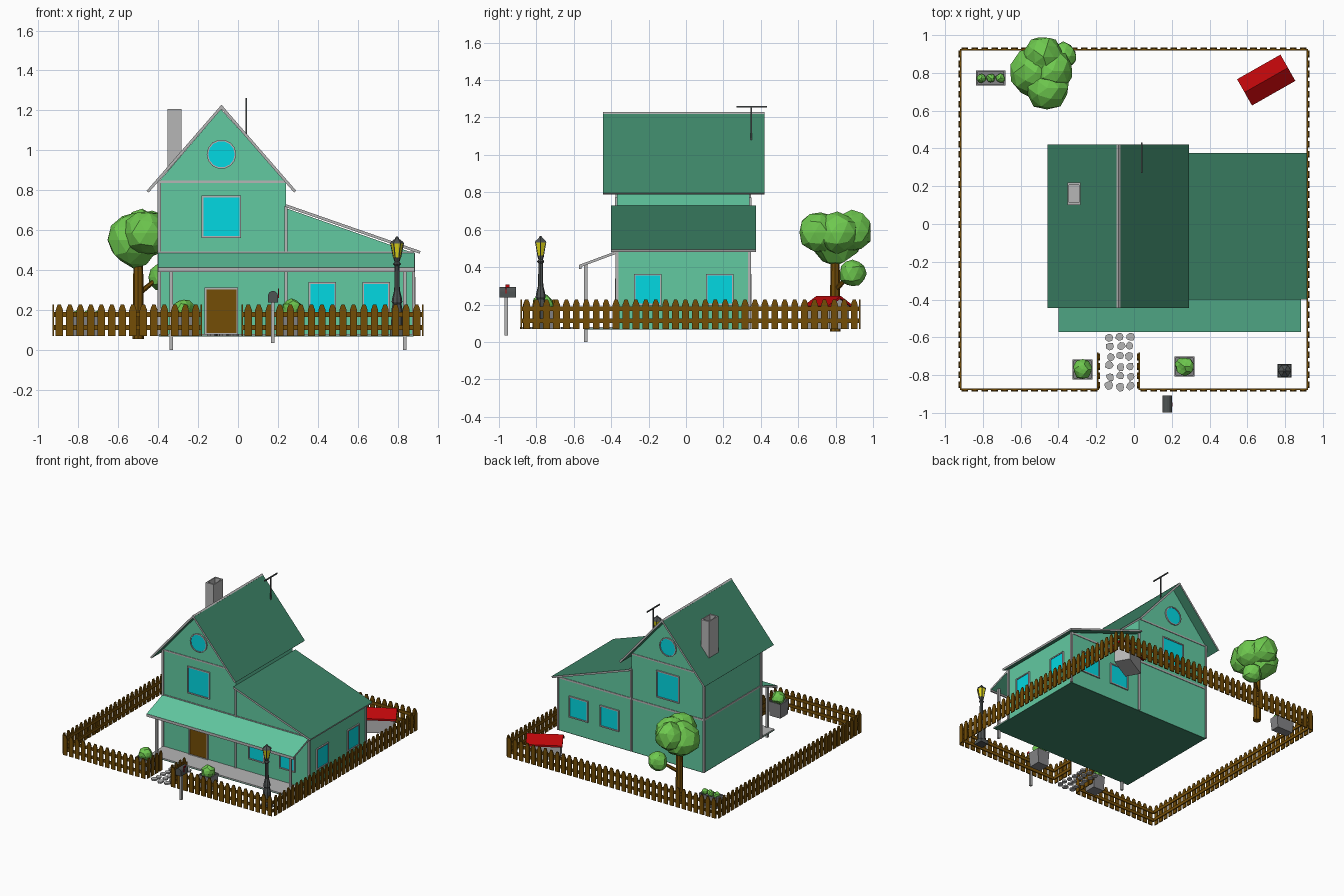
import bpy, bmesh, math, random
from mathutils import Vector, Matrix

if "Cube" in bpy.data.objects:
    bpy.data.objects.remove(bpy.data.objects["Cube"])

random.seed(4)

def mat(name, r, g, b):
    m = bpy.data.materials.new(name)
    m.diffuse_color = [(c / 255) ** 2.2 for c in (r, g, b)] + [1]
    m.use_nodes = True
    m.node_tree.nodes["Principled BSDF"].inputs["Base Color"].default_value = m.diffuse_color
    return m

WALL, ROOF = mat("wall_green", 98, 200, 160), mat("roof_green", 64, 132, 104)
GREY, DARK = mat("trim_grey", 180, 180, 180), mat("dark_grey", 80, 84, 84)
GLASS, WOOD = mat("glass", 10, 215, 225), mat("wood", 115, 78, 15)
LEAF, RED, YEL = mat("leaf", 110, 200, 80), mat("red", 185, 15, 18), mat("lamp_yellow", 225, 215, 30)

def prism(bm, pts, vec):
    vs = [bm.verts.new(p) for p in pts]
    f = bm.faces.new(vs)
    r = bmesh.ops.extrude_face_region(bm, geom=[f], use_keep_orig=True)
    bmesh.ops.translate(bm, vec=vec, verts=[v for v in r["geom"] if isinstance(v, bmesh.types.BMVert)])

def finish(name, bm, *mats, edge_axis=None):
    bmesh.ops.recalc_face_normals(bm, faces=bm.faces)
    if edge_axis:  # faces not facing along the slab normal take the second material
        for f in bm.faces:
            f.material_index = int(abs(f.normal.dot(edge_axis)) < 0.9)
    me = bpy.data.meshes.new(name)
    bm.to_mesh(me)
    bm.free()
    for m in mats:
        me.materials.append(m)
    ob = bpy.data.objects.new(name, me)
    bpy.context.collection.objects.link(ob)
    return ob

def boxes(name, m, *dims):
    bm = bmesh.new()
    for x0, x1, y0, y1, z0, z1 in dims:
        prism(bm, [(x0, y0, z0), (x1, y0, z0), (x1, y1, z0), (x0, y1, z0)], (0, 0, z1 - z0))
    return finish(name, bm, m)

def slab(name, a, b, along, m):
    """Thin roof slab: edge a-b swept by 'along', coloured faces and grey rim."""
    a, b, along = Vector(a), Vector(b), Vector(along)
    n = (b - a).cross(along).normalized()
    n = -n if n.z > 0 else n
    bm = bmesh.new()
    prism(bm, [a, b, b + along, a + along], n * 0.014)
    return finish(name, bm, m, GREY, edge_axis=n)

def lathe(name, prof, n, loc, m, turn=0.0, scale=(1, 1, 1)):
    bm = bmesh.new()
    rings = [[bm.verts.new((r * math.cos(turn + i * math.tau / n), r * math.sin(turn + i * math.tau / n), z))
              for i in range(n)] for r, z in prof]
    for p, q in zip(rings, rings[1:]):
        for i in range(n):
            bm.faces.new((p[i], p[(i + 1) % n], q[(i + 1) % n], q[i]))
    bmesh.ops.remove_doubles(bm, verts=bm.verts, dist=1e-5)
    ob = finish(name, bm, m)
    ob.location, ob.scale = loc, scale
    return ob

def rod(name, a, b, r0, r1, n, m):
    a, b = Vector(a), Vector(b)
    ob = lathe(name, [(0, 0), (r0, 0), (r1, (b - a).length), (0, (b - a).length)], n, a, m)
    ob.rotation_euler = (b - a).to_track_quat('Z', 'Y').to_euler()

def blob(name, loc, r, sub=2, rough=0.12):
    bm = bmesh.new()
    bmesh.ops.create_icosphere(bm, subdivisions=sub, radius=r)
    for v in bm.verts:
        v.co *= 1 + random.uniform(-rough, rough)
    finish(name, bm, LEAF).location = loc

# House walls: gabled tower and lean-to wing
Y0, Y1, B = -0.37, 0.34, 0.07
for name, prof in (("tower_walls", [(-0.395, B), (0.24, B), (0.24, 0.845), (-0.085, 1.205), (-0.395, 0.845)]),
                   ("wing_walls", [(0.24, B), (0.88, B), (0.88, 0.485), (0.24, 0.71)])):
    bm = bmesh.new()
    prism(bm, [(x, Y0, z) for x, z in prof], (0, Y1 - Y0, 0))
    finish(name, bm, WALL)

# Roofs
for s, side in ((-1, "left"), (1, "right")):
    slab("tower_roof_" + side, (-0.083 + s * 0.375, -0.445, 0.797), (-0.083, -0.445, 1.228), (0, 0.865, 0), ROOF)
slab("wing_roof", (0.24, -0.40, 0.73), (0.915, -0.40, 0.495), (0, 0.775, 0), ROOF)
slab("porch_roof", (-0.40, -0.37, 0.487), (-0.40, -0.572, 0.412), (1.285, 0, 0), WALL)

# Trim boards: corners and horizontal bands
t = 0.008
trim = []
for x, top in ((-0.395, 0.845), (0.24, 0.72), (0.88, 0.485)):
    for y in (Y0, Y1):
        trim.append((x - t, x + t, y - t, y + t, B, top))
for y in (Y0, Y1):
    trim += [(-0.395, 0.24, y - t / 2, y + t / 2, 0.836, 0.848), (-0.395, 0.88, y - t / 2, y + t / 2, 0.478, 0.492)]
trim.append((-0.395 - t / 2, -0.395, Y0, Y1, 0.478, 0.492))
boxes("wall_trim", GREY, *trim)

# Porch floor, beam and posts
boxes("house_base", ROOF, (-0.395, 0.88, -0.54, Y1, 0.066, 0.072))
boxes("porch_floor", GREY, (-0.395, 0.88, -0.54, Y0, 0.072, 0.08))
boxes("porch_beam", GREY, (-0.40, 0.885, -0.572, -0.56, 0.39, 0.41))
boxes("porch_posts", GREY, *[(x - 0.009, x + 0.009, -0.545, -0.527, 0, 0.415) for x in (-0.335, 0.835)])

def opening(name, origin, angle, w, h, m=GLASS):
    """Pane with a four-bar frame; local -y points out of the wall."""
    f, mx = 0.009, Matrix.Translation(origin) @ Matrix.Rotation(angle, 4, 'Z')
    a, b = w / 2, h / 2
    boxes(name + "_pane", m, (-a, a, -0.004, 0.004, -b, b)).matrix_world = mx
    boxes(name + "_frame", GREY, (-a - f, -a, -0.01, 0, -b - f, b + f), (a, a + f, -0.01, 0, -b - f, b + f),
          (-a, a, -0.01, 0, b, b + f), (-a, a, -0.01, 0, -b - f, -b)).matrix_world = mx

# Windows and door
opening("door", (-0.083, Y0, 0.193), 0, 0.15, 0.22, WOOD)
for i, x in enumerate((0.423, 0.692)):
    opening(f"front_window_{i}", (x, Y0, 0.26), 0, 0.12, 0.14)
for i, x in enumerate((0.43, 0.70)):
    opening(f"back_window_{i}", (x, Y1, 0.28), math.pi, 0.15, 0.15)
for i, y in enumerate((-0.205, 0.18)):
    opening(f"side_window_{i}", (0.88, y, 0.28), math.pi / 2, 0.13, 0.15)
for y, a, side in ((Y0, 0, "front"), (Y1, math.pi, "back")):
    opening("upper_window_" + side, (-0.083, y, 0.667), a, 0.18, 0.195)
    for part, prof, m in (("pane", [(0, -0.004), (0.068, -0.004), (0.068, 0.005), (0, 0.005)], GLASS),
                          ("frame", [(0.066, -0.004), (0.074, -0.004), (0.074, 0.01), (0.066, 0.01), (0.066, -0.004)], GREY)):
        ob = lathe(f"round_window_{part}_{side}", prof, 14, (-0.083, y, 0.98), m)
        ob.rotation_euler = (math.pi / 2 if side == "front" else -math.pi / 2, 0, 0)

# Hollow chimney and antenna
q = math.sqrt(2)
lathe("chimney", [(0, 0.85), (0.035 * q, 0.85), (0.035 * q, 1.207), (0.027 * q, 1.207), (0.027 * q, 1.08), (0, 1.08)],
      4, (-0.318, 0.16, 0), GREY, math.pi / 4, (1, 1.7, 1))
boxes("antenna", DARK, (0.037, 0.045, 0.346, 0.354, 1.07, 1.26), (0.037, 0.045, 0.27, 0.432, 1.254, 1.262))

def fence(name, p0, p1):
    """Picket run; rails sit on the left of the direction of travel."""
    p0, p1 = Vector((*p0, B)), Vector((*p1, B))
    L = (p1 - p0).length
    n = round(L / 0.0525)
    bm = bmesh.new()
    for i in range(n):
        c, w = (i + 0.5) * L / n, 0.018
        prism(bm, [(c - w, 0, 0), (c + w, 0, 0), (c + w, 0, 0.13), (c + 0.008, 0, 0.157), (c - 0.008, 0, 0.157),
                   (c - w, 0, 0.13)], (0, -0.008, 0))
    for z in (0.03, 0.095):
        prism(bm, [(0, 0, z), (L, 0, z), (L, 0.008, z), (0, 0.008, z)], (0, 0, 0.024))
    d = p1 - p0
    finish(name, bm, WOOD).matrix_world = Matrix.Translation(p0) @ Matrix.Rotation(math.atan2(d.y, d.x), 4, 'Z')

# Fence round the garden with a gateway
XL, XR, YF, YB = -0.922, 0.922, -0.878, 0.926
for name, a, b in (("front_left", (XL, YF), (-0.185, YF)), ("front_right", (0.025, YF), (XR, YF)),
                   ("right", (XR, YF), (XR, YB)), ("back", (XR, YB), (XL, YB)), ("left", (XL, YB), (XL, YF)),
                   ("gate_left", (-0.188, YF), (-0.188, -0.68)), ("gate_right", (0.025, -0.68), (0.025, YF))):
    fence("fence_" + name, a, b)

# Stepping stones
bm = bmesh.new()
for r in range(6):
    for x in (-0.128, -0.073, -0.02):
        cx, cy = x + random.uniform(-.006, .006), -0.595 - r * 0.053 + random.uniform(-.006, .006)
        prism(bm, [(cx + k * math.cos(a), cy + k * math.sin(a), 0.068)
                   for a, k in ((i * math.tau / 7, random.uniform(0.018, 0.026)) for i in range(7))], (0, 0, 0.012))
finish("stepping_stones", bm, GREY)

# Tree
rod("tree_trunk", (-0.50, 0.797, 0.055), (-0.50, 0.797, 0.50), 0.028, 0.024, 8, WOOD)
rod("tree_branch", (-0.50, 0.80, 0.28), (-0.40, 0.88, 0.36), 0.014, 0.01, 6, WOOD)
for i, (x, y, z, r) in enumerate(((-0.52, 0.80, 0.55, 0.135), (-0.46, 0.72, 0.585, 0.115), (-0.48, 0.885, 0.59, 0.11),
                                  (-0.43, 0.81, 0.585, 0.11), (-0.375, 0.89, 0.365, 0.072))):
    blob(f"tree_leaves_{i}", (x, y, z), r, rough=0.08)

# Planters with shrubs
def planter(name, x, y, h, top, sx=1.0):
    lathe(name, [(0, B), (h * 0.88 * q, B), (h * q, top), (h * 0.86 * q, top), (h * 0.86 * q, top - 0.015), (0, top - 0.015)],
          4, (x, y, 0), mat(name + "_grey", 130, 130, 132), math.pi / 4, (sx, 1, 1))

for i, (x, y) in enumerate(((-0.272, -0.77), (0.268, -0.755))):
    planter(f"front_planter_{i}", x, y, 0.053, 0.185)
    blob(f"front_shrub_{i}", (x, y, 0.203), 0.05)
planter("back_planter", -0.758, 0.772, 0.04, 0.165, 1.95)
for i in range(3):
    blob(f"back_shrub_{i}", (-0.808 + i * 0.05, 0.772, 0.17), 0.024)

# Kennel
mx = Matrix.Translation((0.70, 0.762, 0)) @ Matrix.Rotation(math.radians(29.6), 4, 'Z')
bm = bmesh.new()
prism(bm, [(-0.115, y, z) for y, z in ((-0.06, B), (0.06, B), (0.06, 0.195), (0, 0.235), (-0.06, 0.195))], (0.23, 0, 0))
finish("kennel_walls", bm, GREY).matrix_world = mx
bm = bmesh.new()
prism(bm, [(-0.132, y, z) for y, z in ((-0.08, 0.178), (0, 0.232), (0.08, 0.178), (0.08, 0.192), (0, 0.246), (-0.08, 0.192))],
      (0.264, 0, 0))
finish("kennel_roof", bm, RED).matrix_world = mx

# Letterbox
bm = bmesh.new()
arch = [(0.025 * math.cos(a), 0.27 + 0.025 * math.sin(a)) for a in (i * math.pi / 8 for i in range(9))]
prism(bm, [(0.175 + x, -0.998, z) for x, z in [(-0.025, 0.238), (0.025, 0.238)] + arch], (0, 0.09, 0))
finish("letterbox", bm, DARK)
boxes("letterbox_post", GREY, (0.166, 0.184, -0.97, -0.952, 0.035, 0.24))
boxes("letterbox_flag", RED, (0.2, 0.205, -0.965, -0.96, 0.26, 0.305), (0.2, 0.205, -0.965, -0.945, 0.292, 0.306))

# Street lamp
LP = (0.797, -0.777, 0)
lathe("lamp_base", [(0, 0.07), (0.036 * q, 0.07), (0.034 * q, 0.1), (0, 0.1)], 4, LP, DARK, math.pi / 4)
lathe("lamp_post", [(0.03, 0.09), (0.028, 0.20), (0.022, 0.23), (0.027, 0.24), (0.024, 0.26), (0.014, 0.30), (0.012, 0.42),
                    (0.02, 0.43), (0.012, 0.44), (0.019, 0.462), (0, 0.462)], 8, LP, DARK)
lathe("lamp_glass", [(0, 0.46), (0.017, 0.46), (0.032, 0.535), (0, 0.535)], 6, LP, YEL)
lathe("lamp_cap", [(0, 0.532), (0.036, 0.532), (0.032, 0.54), (0.012, 0.555), (0.005, 0.567), (0, 0.567)], 6, LP, DARK)
for i in range(6):
    c, s = math.cos(i * math.tau / 6), math.sin(i * math.tau / 6)
    rod(f"lamp_bar_{i}", (LP[0] + .017 * c, LP[1] + .017 * s, .46), (LP[0] + .032 * c, LP[1] + .032 * s, .535), .003, .003, 4, DARK)
